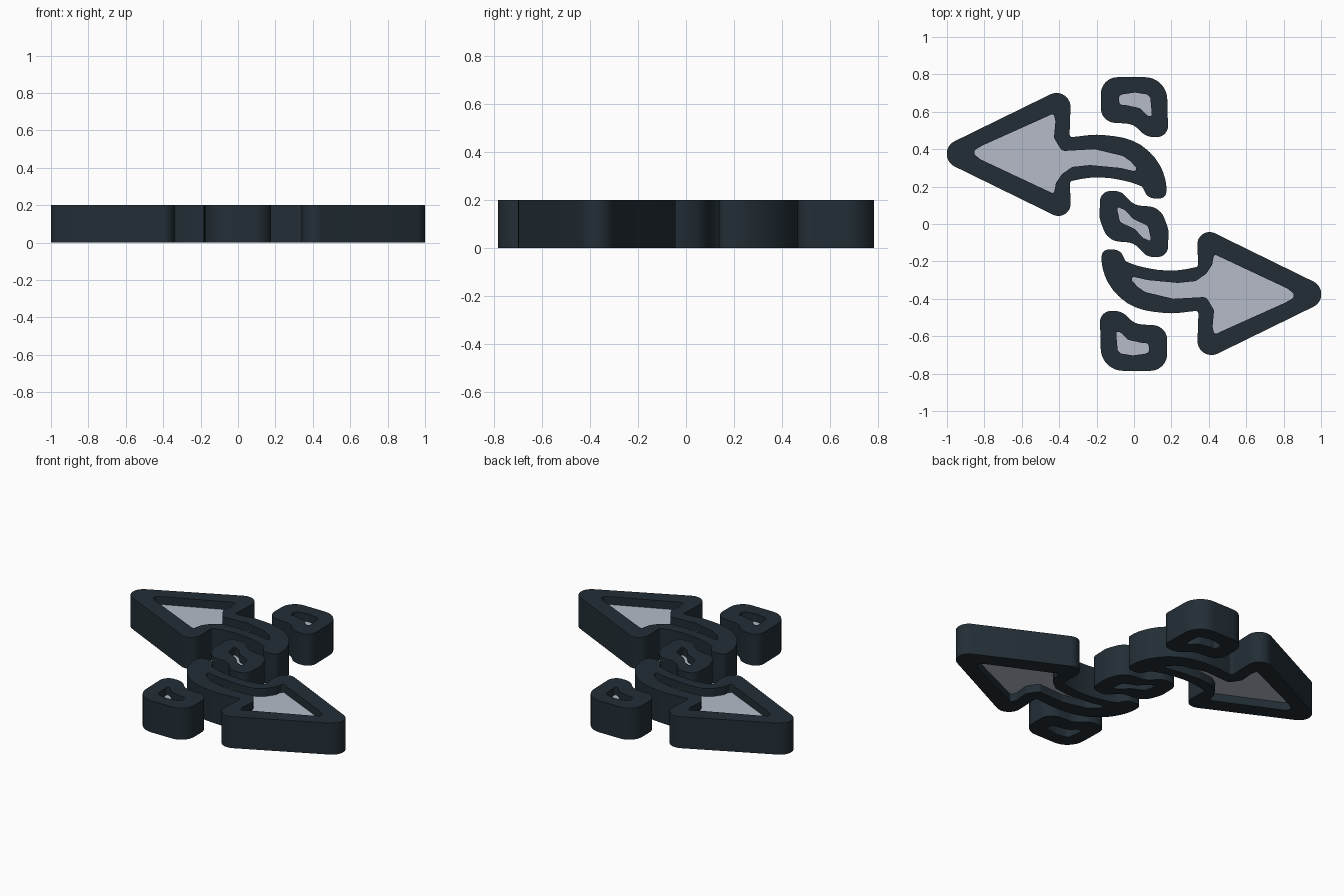
import bpy, math
from mathutils import Vector

if "Cube" in bpy.data.objects:
    bpy.data.objects.remove(bpy.data.objects["Cube"])


def material(name, rgb):
    m = bpy.data.materials.new(name)
    m.diffuse_color = (*rgb, 1)
    m.use_nodes = True
    m.node_tree.nodes["Principled BSDF"].inputs["Base Color"].default_value = m.diffuse_color
    return m


DARK = material("dark slate", (0.016, 0.027, 0.036))
LIGHT = material("pale grey", (0.46, 0.50, 0.58))


def rounded(points):
    """Round every corner (x, y, radius) of a closed polygon."""
    out = []
    n = len(points)
    for i, (x, y, r) in enumerate(points):
        p = Vector((x, y))
        a = Vector(points[i - 1][:2]) - p
        b = Vector(points[(i + 1) % n][:2]) - p
        half = a.angle(b) / 2
        d = min(r / math.tan(half), 0.48 * a.length, 0.48 * b.length)
        r = d * math.tan(half)
        start, end = p + a.normalized() * d, p + b.normalized() * d
        centre = p + (a.normalized() + b.normalized()).normalized() * (r / math.sin(half))
        u, v = start - centre, end - centre
        sweep = u.angle_signed(v)
        steps = max(2, math.ceil(abs(sweep) / math.radians(12)))
        for k in range(steps + 1):
            t = -sweep * k / steps
            c, s = math.cos(t), math.sin(t)
            out.append((centre.x + c * u.x - s * u.y, centre.y + s * u.x + c * u.y))
    return out


def slab(name, outlines, z0, z1, mat):
    """Extrude flat outlines; an outline inside another becomes a hole."""
    cu = bpy.data.curves.new(name, 'CURVE')
    cu.dimensions = '2D'
    cu.fill_mode = 'BOTH'
    cu.extrude = (z1 - z0) / 2
    for pts in outlines:
        sp = cu.splines.new('POLY')
        sp.points.add(len(pts) - 1)
        for q, (x, y) in zip(sp.points, pts):
            q.co = (x, y, 0, 1)
        sp.use_cyclic_u = True
    ob = bpy.data.objects.new(name, cu)
    bpy.context.collection.objects.link(ob)
    ob.location.z = (z0 + z1) / 2
    bpy.ops.object.select_all(action='DESELECT')
    ob.select_set(True)
    bpy.context.view_layer.objects.active = ob
    bpy.ops.object.convert(target='MESH')
    ob = bpy.context.view_layer.objects.active
    ob.data.materials.clear()
    ob.data.materials.append(mat)
    bpy.ops.object.shade_smooth_by_angle(angle=math.radians(35))


def part(name, outer, hole, sign=1):
    """Dark rim with a recessed pale panel; sign -1 turns it half round."""
    o = [(x * sign, y * sign) for x, y in rounded(outer)]
    h = [(x * sign, y * sign) for x, y in rounded([(x, y, 0.03) for x, y in hole])]
    slab(name + "_rim", [o, h], 0, 0.2, DARK)
    slab(name + "_panel", [h], 0.05, 0.15, LIGHT)


# arrow with a curved tail
arrow_outer = [
    (-1.097, .375, .075), (-.335, .748, .075), (-.345, .463, .015), (-.2, .48, .4),
    (-.05, .463, .4), (.04, .425, .3), (.115, .355, .3), (.157, .28, .3),
    (.174, .21, .2), (.172, .137, .06), (.075, .137, .06), (.045, .2, .03),
    (-.02, .225, .3), (-.13, .247, .4), (-.24, .25, .4), (-.343, .228, .015),
    (-.335, .002, .075)]
arrow_hole = [
    (-.87, .385), (-.81, .42), (-.46, .577), (-.43, .592), (-.42, .55), (-.428, .46),
    (-.385, .39), (-.21, .40), (-.06, .364), (-.02, .337), (.035, .275), (-.075, .30),
    (-.235, .315), (-.33, .305), (-.385, .267), (-.417, .22), (-.428, .16),
    (-.46, .176), (-.82, .345)]

# short end piece of the line
end_outer = [
    (-.177, .785, .09), (.175, .785, .12), (.183, .465, .08), (.06, .465, .1),
    (0, .535, .1), (-.178, .545, .08)]
end_hole = [
    (-.086, .69), (.005, .703), (.086, .69), (.096, .577), (.075, .577),
    (.03, .62), (-.045, .636), (-.075, .636)]

# middle piece, symmetric under a half turn
mid_outer = [
    (-.18, .176, .08), (-.07, .176, .07), (0, .1, .1), (.14, .09, .12), (.185, -.03, .1)]
mid_outer += [(-x, -y, r) for x, y, r in mid_outer]
mid_hole = [(-.086, .09), (-.048, .075), (-.005, .027), (.075, -.01), (.09, -.08)]
mid_hole += [(-x, -y) for x, y in mid_hole]

for side, sign in (("left", 1), ("right", -1)):
    part(side + "_arrow", arrow_outer, arrow_hole, sign)
for side, sign in (("back", 1), ("front", -1)):
    part(side + "_end", end_outer, end_hole, sign)
part("middle", mid_outer, mid_hole)
